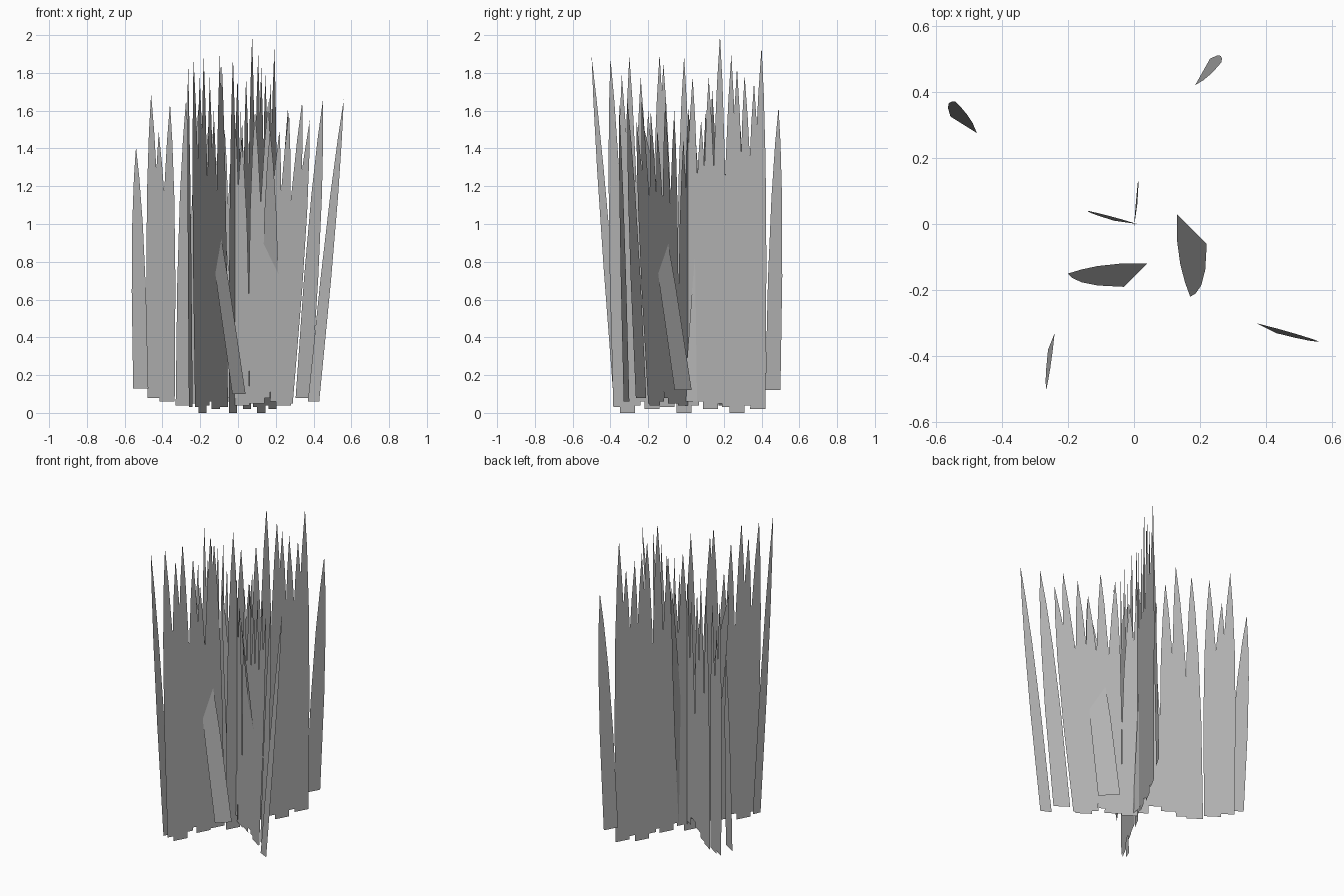
import bpy
import bmesh
from mathutils import Vector

cube = bpy.data.objects.get("Cube")
if cube:
    bpy.data.objects.remove(cube, do_unlink=True)

# Single flat colour
grey = bpy.data.materials.new("plain grey")
grey.use_nodes = True
colour = (0.45, 0.45, 0.45, 1)
grey.diffuse_color = colour
grey.node_tree.nodes["Principled BSDF"].inputs["Base Color"].default_value = colour

# Height fraction and width fraction up each blade
TAPER = [(0, 1), (0.4, 0.94), (0.68, 0.7), (0.87, 0.36)]


def add_blade(bm, corner_a, corner_b, tip):
    """A flat leaf from a straight base edge to a pointed tip."""
    a, b, tip = Vector(corner_a), Vector(corner_b), Vector(tip)
    centre, half = (a + b) / 2, (b - a) / 2
    left, right = [], []
    for height, width in TAPER:
        middle = centre.lerp(tip, height)
        left.append(bm.verts.new(middle - half * width))
        right.append(bm.verts.new(middle + half * width))
    for i in range(len(TAPER) - 1):
        bm.faces.new((left[i], right[i], right[i + 1], left[i + 1]))
    bm.faces.new((left[-1], right[-1], bm.verts.new(tip)))


def finish(bm, name):
    mesh = bpy.data.meshes.new(name)
    bm.to_mesh(mesh)
    bm.free()
    mesh.materials.append(grey)
    obj = bpy.data.objects.new(name, mesh)
    bpy.context.collection.objects.link(obj)
    return obj


def blade_row(name, blades, base_heights, half_width, place):
    """Upright blades side by side in one plane: base, tip, tip height."""
    bm = bmesh.new()
    for i, (base, tip, top) in enumerate(blades):
        z = base_heights[i % len(base_heights)]
        add_blade(bm, place(base - half_width, z), place(base + half_width, z),
                  place(tip, top))
    return finish(bm, name)


def on_wide_plane(x, z):
    return (x, -0.69 * x, z)


def on_deep_plane(y, z):
    return ((y - 0.04) / 1.87, y, z)


# Row running from back right to front left
wide_blades = [
    (-.44, -.46, 1.69), (-.39, -.42, 1.49), (-.375, -.36, 1.64),
    (-.29, -.275, 1.66), (-.24, -.2, 1.72), (-.17, -.15, 1.6),
    (-.1, -.07, 1.5), (-.03, -.02, 1.62), (.02, .02, 1.45),
    (.1, .09, 1.6), (.13, .16, 1.65), (.16, .22, 1.5),
    (.21, .27, 1.6), (.24, .34, 1.65), (.25, .38, 1.55), (.345, .45, 1.66),
]
blade_row("wide_blade_row", wide_blades, (.08, .11, .06, .04, .05),
          0.04, on_wide_plane)

# Row running from front right to back left
deep_blades = [
    (-.345, -.4, 1.88), (-.31, -.34, 1.79), (-.28, -.3, 1.89),
    (-.22, -.24, 1.78), (-.18, -.2, 1.6), (-.14, -.14, 1.9),
    (-.1, -.12, 1.85), (-.01, -.01, 1.89), (.03, .035, 1.78),
    (.08, .08, 1.55), (.13, .12, 1.78), (.17, .18, 2.0),
    (.23, .24, 1.9), (.27, .27, 1.83), (.33, .31, 1.79),
    (.36, .36, 1.75), (.38, .4, 1.94),
]
blade_row("deep_blade_row", deep_blades, (.03, 0, .04, .06, .02, .05),
          0.04, on_deep_plane)

# Blades that lean or twist out of the two planes: base edge, then tip
loose_blades = {
    "outer_blade_right": ((-.475, .275, .13), (-.555, .325, .13), (-.54, .37, 1.41)),
    "outer_blade_left": ((.37, -.30, .06), (.43, -.33, .06), (.56, -.355, 1.66)),
    "outer_blade_front": ((-.24, -.33, .03), (-.26, -.38, .03), (-.265, -.5, 1.89)),
    "outer_blade_back": ((.185, .42, .12), (.23, .5, .12), (.265, .49, 1.62)),
    "leaning_blade_front": ((.04, -.12, .1), (-.03, -.19, .1), (-.2, -.15, 1.5)),
    "leaning_blade_left": ((.13, .03, .12), (.22, -.06, .12), (.17, -.22, 1.5)),
    "inner_blade_right": ((.01, 0, .08), (-.06, .01, .08), (-.14, .04, 1.5)),
    "inner_blade_back": ((0, -.01, .06), (.01, .06, .06), (.012, .13, 1.6)),
}
for name, points in loose_blades.items():
    bm = bmesh.new()
    add_blade(bm, *points)
    finish(bm, name)
